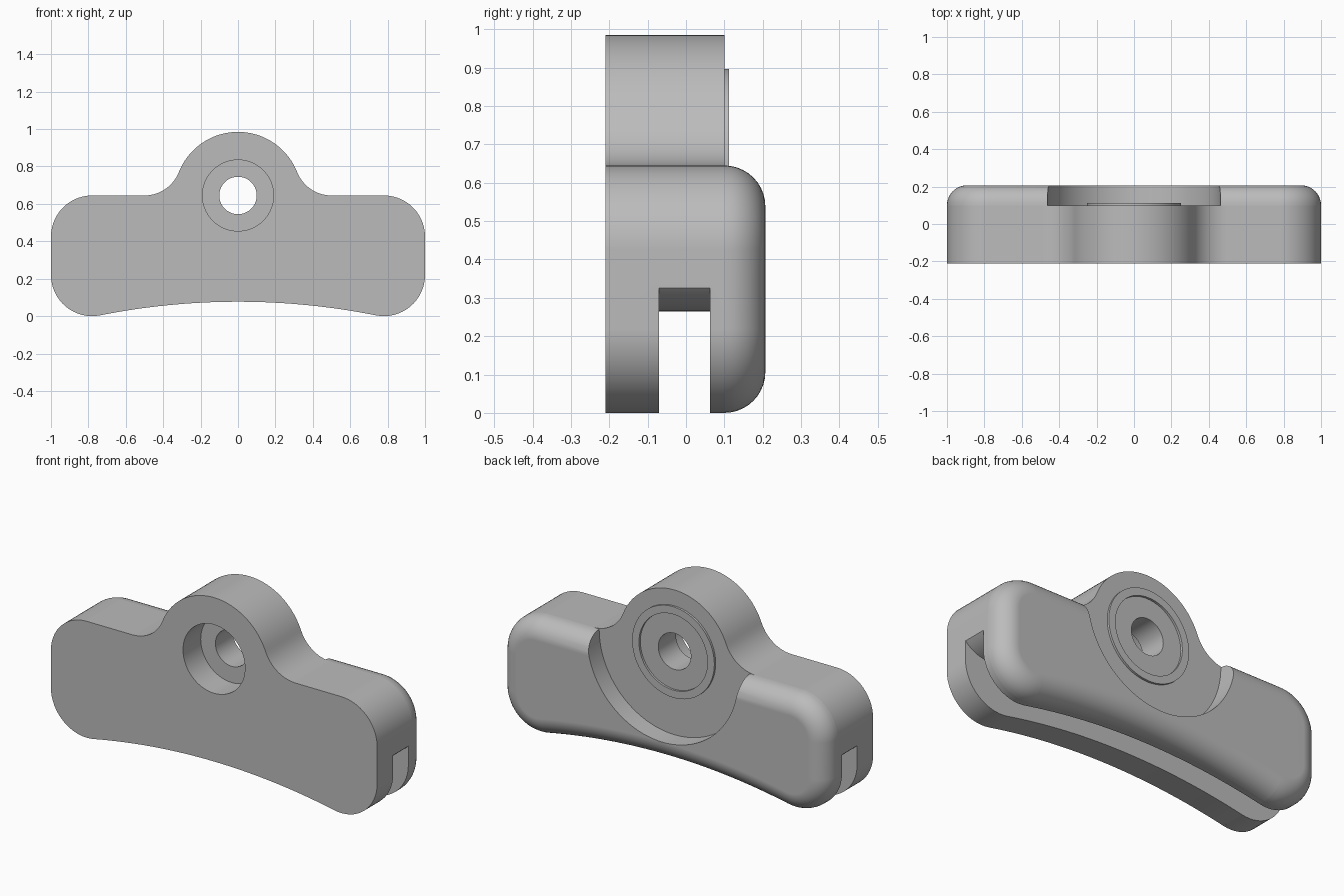
import bpy, bmesh
from math import sin, cos, pi, atan2, hypot

cube = bpy.data.objects.get("Cube")
if cube:
    bpy.data.objects.remove(cube, do_unlink=True)

FRONT, STEP, BACK = -0.21, 0.1, 0.207     # depth planes
TOP, R, LOBE = 0.645, 0.22, 0.34          # top height, corner and lobe radii
CX = 1 - R                                # corner centre
BIG_R, BIG_Z = 3.77, 0.077 - 3.77         # large arc under the body

grey = bpy.data.materials.new("plain grey")
grey.use_nodes = True
grey.diffuse_color = (0.5, 0.5, 0.5, 1)
grey.node_tree.nodes["Principled BSDF"].inputs["Base Color"].default_value = (0.5, 0.5, 0.5, 1)


def arc(x, z, r, a, b, n):
    return [(x + r * cos(a + (b - a) * i / n), z + r * sin(a + (b - a) * i / n))
            for i in range(n + 1)]


def mirrored(half):
    return half + [(-x, z) for x, z in half[-2:0:-1]]


def circle(r, n=64):
    return arc(0, TOP, r, 0, 2 * pi, n)[:-1]


def outline(inset=0, lobe=False):
    lean = atan2(CX, R - BIG_Z)
    pts = arc(0, BIG_Z, BIG_R + inset, pi / 2, pi / 2 - lean, 16)
    pts += arc(CX, R, R - inset, -pi / 2 - lean, 0, 16)
    pts += arc(CX, TOP - R, R - inset, 0, pi / 2, 14)
    if lobe:
        fx = 0.5
        fr = (fx ** 2 - LOBE ** 2) / (2 * LOBE)
        t = atan2(fr, fx)
        pts += arc(fx, TOP + fr, fr, -pi / 2, t - pi, 10)
        pts += arc(0, TOP, LOBE, t, pi / 2, 18)
    else:
        pts.append((0, TOP - inset))
    return mirrored(pts)


def loft(name, rings, tube=False):
    """Skin a list of (y, points) rings; cap the ends or close as a tube."""
    bm = bmesh.new()
    loops = [[bm.verts.new((x, y, z)) for x, z in pts] for y, pts in rings]
    pairs = list(zip(loops, loops[1:]))
    if tube:
        pairs.append((loops[-1], loops[0]))
    else:
        bm.faces.new(loops[0])
        bm.faces.new(loops[-1])
    for a, b in pairs:
        for i in range(len(a)):
            j = (i + 1) % len(a)
            bm.faces.new((a[i], a[j], b[j], b[i]))
    bmesh.ops.remove_doubles(bm, verts=bm.verts, dist=1e-5)
    bmesh.ops.recalc_face_normals(bm, faces=bm.faces)
    mesh = bpy.data.meshes.new(name)
    bm.to_mesh(mesh)
    bm.free()
    mesh.materials.append(grey)
    obj = bpy.data.objects.new(name, mesh)
    bpy.context.collection.objects.link(obj)
    return obj


def activate(obj):
    bpy.ops.object.select_all(action='DESELECT')
    obj.select_set(True)
    bpy.context.view_layer.objects.active = obj


def cut(obj, cutter):
    cutter.hide_render = True
    mod = obj.modifiers.new("cut", 'BOOLEAN')
    mod.operation, mod.solver, mod.object = 'DIFFERENCE', 'EXACT', cutter
    activate(obj)
    bpy.ops.object.modifier_apply(modifier=mod.name)
    bpy.data.objects.remove(cutter, do_unlink=True)


def finish(obj):
    activate(obj)
    bpy.ops.object.shade_smooth_by_angle(angle=0.6)
    obj.modifiers.new("even shading", 'WEIGHTED_NORMAL').keep_sharp = True


# Front body with the round lobe, bored and counterbored
full = outline(lobe=True)
body = loft("front_body", [(FRONT, full), (STEP, full)])
cut(body, loft("bore_cutter", [(-0.5, circle(0.1)), (0.5, circle(0.1))]))
cut(body, loft("counterbore_cutter", [(-0.5, circle(0.19)), (-0.055, circle(0.19))]))

# Lengthwise slot along the underside, with a rounded roof at each end
sx, sz, sr = 0.857, 0.465, 0.2
lean = atan2(sx, sz - BIG_Z)
roof = arc(0, BIG_Z, hypot(sx, sz - BIG_Z) - sr, pi / 2, pi / 2 - lean, 16)
roof += arc(sx, sz, sr, -pi / 2 - lean, -0.6, 12)
slot = mirrored(roof + [(1.2, 0.35), (1.2, -0.3), (0, -0.3)])
cut(body, loft("slot_cutter", [(-0.07, slot), (0.063, slot)]))
finish(body)

# Rounded back half, with a circular recess around the bore
bevel = BACK - STEP
steps = 10
rings = [(STEP + bevel * sin(pi / 2 * i / steps),
          outline(bevel * (1 - cos(pi / 2 * i / steps)))) for i in range(steps + 1)]
cover = loft("back_cover", rings)
cut(cover, loft("recess_cutter", [(0, circle(0.462, 96)), (0.5, circle(0.462, 96))]))
bm = bmesh.new()
bm.from_mesh(cover.data)
hidden = [f for f in bm.faces if all(abs(v.co.y - STEP) < 1e-4 for v in f.verts)]
bmesh.ops.delete(bm, geom=hidden, context='FACES')
bm.to_mesh(cover.data)
bm.free()
finish(cover)

# Thin raised ring around the bore on the back
ring = loft("raised_ring", [(STEP, circle(0.252)), (STEP + 0.012, circle(0.252)),
                            (STEP + 0.012, circle(0.21)), (STEP, circle(0.21))], tube=True)
finish(ring)
